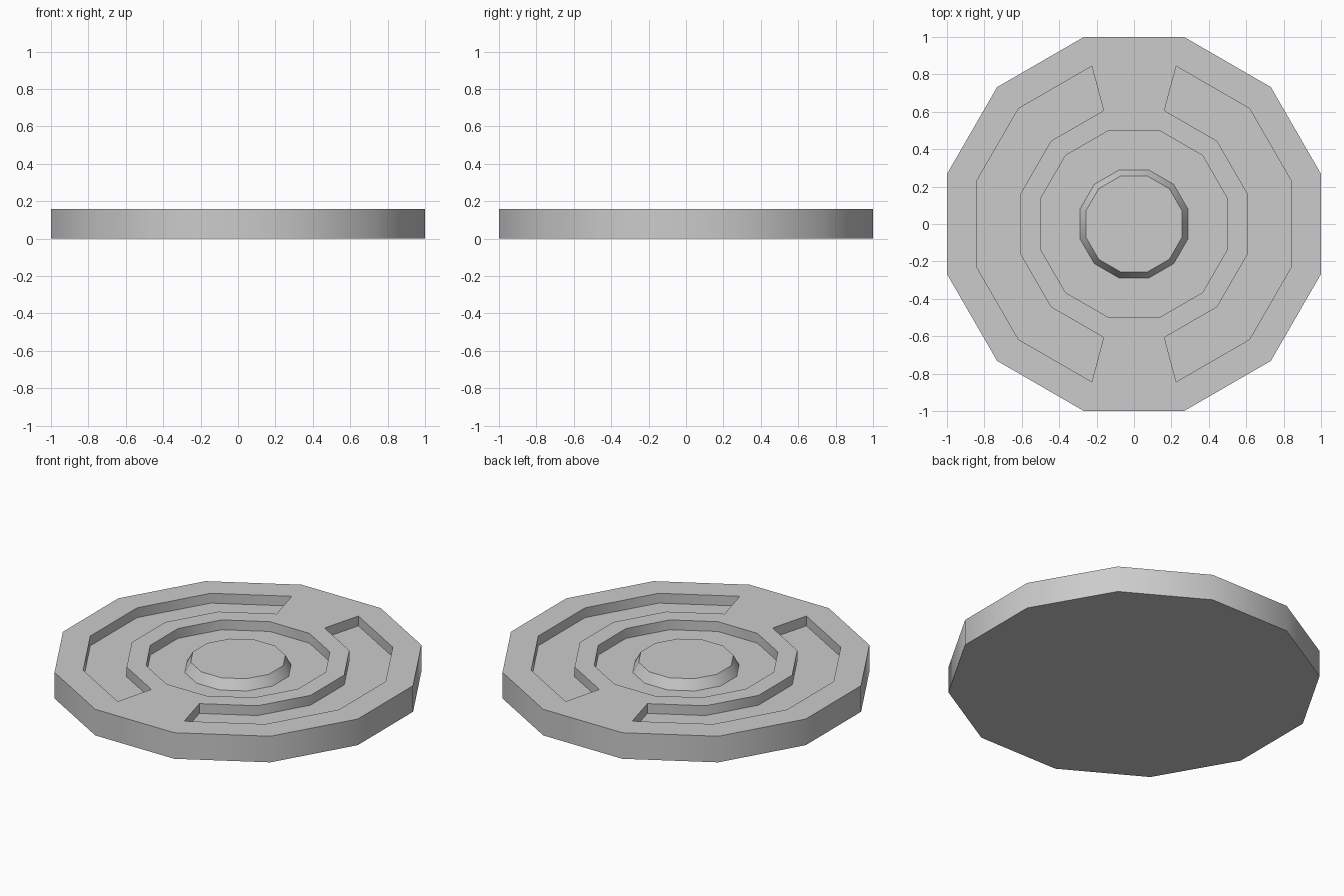
import bpy
import bmesh
from math import cos, sin, radians

SIDES = 12
TOP = 0.16
FLOOR = 0.1
SLOT_IN, SLOT_OUT = 0.628, 0.873

cube = bpy.data.objects.get("Cube")
if cube:
    bpy.data.objects.remove(cube, do_unlink=True)

grey = bpy.data.materials.new("plain grey")
grey.use_nodes = True
colour = (0.6, 0.6, 0.6, 1)
grey.diffuse_color = colour
grey.node_tree.nodes["Principled BSDF"].inputs["Base Color"].default_value = colour

# Profile from the hub top, through the round recess, over the rim to the underside
profile = [(0.267, TOP), (0.3, FLOOR), (0.518, FLOOR), (0.518, TOP),
           (SLOT_IN, TOP), (SLOT_OUT, TOP), (1.035, TOP), (1.035, 0)]

bm = bmesh.new()


def ring(radius, z):
    angles = [radians(15 + 360 * i / SIDES) for i in range(SIDES)]
    return [bm.verts.new((radius * cos(a), radius * sin(a), z)) for a in angles]


rings = [ring(r, z) for r, z in profile]
bm.faces.new(rings[0])
bm.faces.new(rings[-1][::-1])
slot_faces = []
for (r, z), inner, outer in zip(profile, rings, rings[1:]):
    for i in range(SIDES):
        j = (i + 1) % SIDES
        face = bm.faces.new((inner[i], outer[i], outer[j], inner[j]))
        if r == SLOT_IN and abs(face.calc_center_median().x) > 0.2:
            slot_faces.append(face)

# Sink the two curved slots, leaving bridges at front and back
sunk = bmesh.ops.extrude_face_region(bm, geom=slot_faces)["geom"]
for v in sunk:
    if isinstance(v, bmesh.types.BMVert):
        v.co.z = FLOOR

# Open the slots by removing the faces that still cover them
covers = [f for f in slot_faces if f.is_valid]
bmesh.ops.delete(bm, geom=covers, context="FACES")

bmesh.ops.recalc_face_normals(bm, faces=bm.faces[:])
mesh = bpy.data.meshes.new("slotted_disc")
bm.to_mesh(mesh)
bm.free()
mesh.materials.append(grey)
disc = bpy.data.objects.new("slotted_disc", mesh)
bpy.context.collection.objects.link(disc)

# Smooth the round walls, keep the rims crisp
bpy.ops.object.select_all(action="DESELECT")
disc.select_set(True)
bpy.context.view_layer.objects.active = disc
bpy.ops.object.shade_smooth_by_angle(angle=radians(40))
